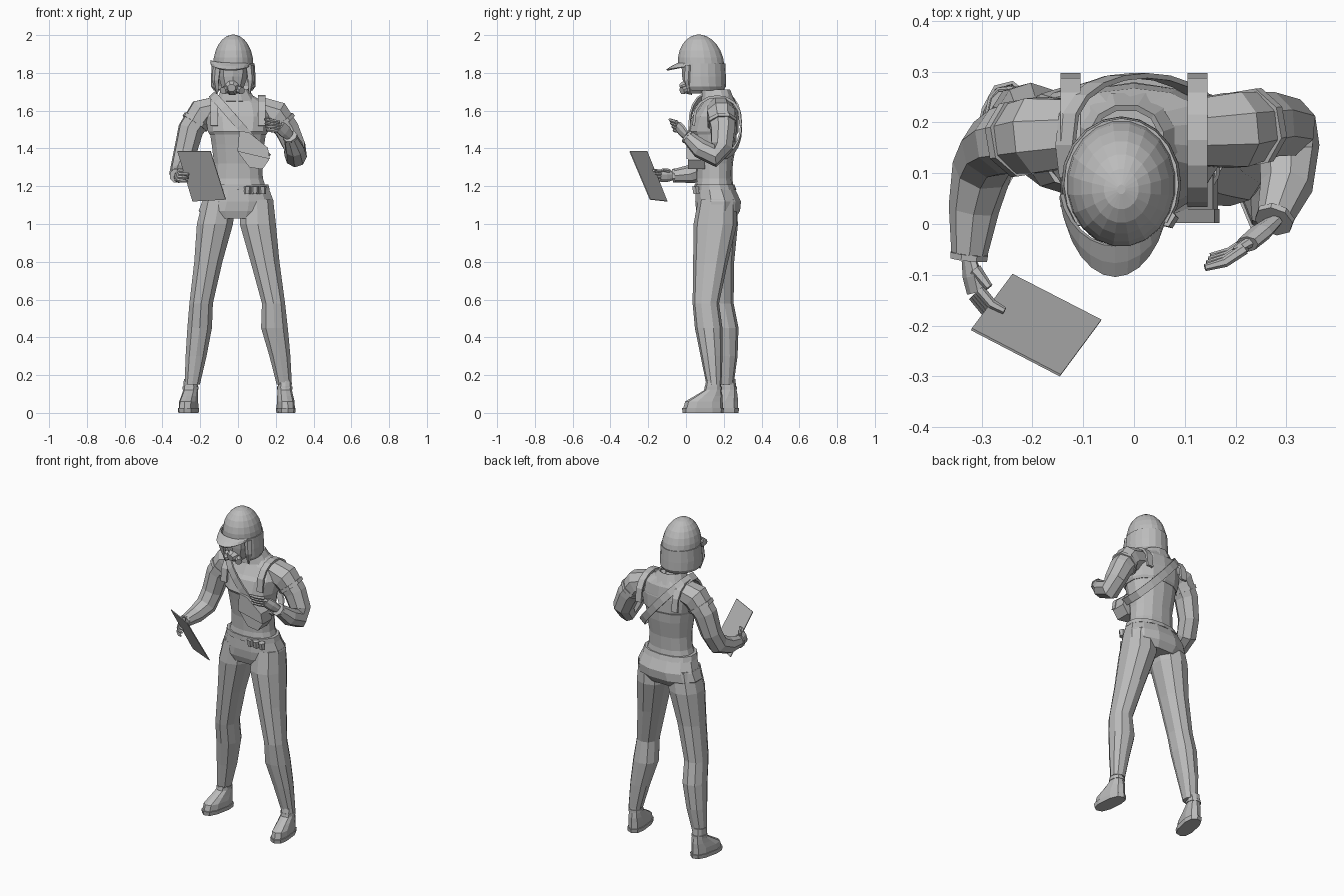
import bpy
from math import sin, cos, pi, radians
from mathutils import Vector, Matrix

cube = bpy.data.objects.get("Cube")
if cube:
    bpy.data.objects.remove(cube, do_unlink=True)

grey = bpy.data.materials.new("plain_grey")
grey.use_nodes = True
tone = (0.5, 0.5, 0.5, 1)
grey.diffuse_color = tone
grey.node_tree.nodes["Principled BSDF"].inputs["Base Color"].default_value = tone


def make(name, verts, faces, solid=0):
    mesh = bpy.data.meshes.new(name)
    mesh.from_pydata([tuple(v) for v in verts], [], faces)
    mesh.materials.append(grey)
    obj = bpy.data.objects.new(name, mesh)
    bpy.context.collection.objects.link(obj)
    if solid:
        mod = obj.modifiers.new("thickness", "SOLIDIFY")
        mod.thickness = solid
        mod.offset = 0
    return obj


def skin(name, rings, closed=True, capped=True, loop=False, solid=0):
    """Join a list of equal point rings into one surface."""
    n = len(rings[0])
    count = len(rings)
    verts = [v for ring in rings for v in ring]
    faces = []
    for i in range(count if loop else count - 1):
        j = (i + 1) % count
        for k in range(n if closed else n - 1):
            m = (k + 1) % n
            faces.append((i * n + k, i * n + m, j * n + m, j * n + k))
    if closed and capped and not loop:
        faces.append(tuple(reversed(range(n))))
        faces.append(tuple(range((count - 1) * n, count * n)))
    return make(name, verts, faces, solid)


def bend(value, power):
    return abs(value) ** power * (1 if value > 0 else -1)


def oval(cx, cy, z, rx, ry, n=10, power=0.9):
    angles = [2 * pi * (k + 0.5) / n for k in range(n)]
    return [Vector((cx + rx * bend(cos(a), power), cy + ry * bend(sin(a), power), z))
            for a in angles]


def loft(name, rows, n=10, power=0.9, **options):
    """Stack level ovals: centre x, centre y, height, half width, half depth."""
    return skin(name, [oval(*row, n=n, power=power) for row in rows], **options)


def tube(name, path, n=8, flat=1.0, side=(0, 0, 1)):
    """Round limb along points given as x, y, z, radius."""
    points = [Vector(p[:3]) for p in path]
    side = Vector(side)
    rings = []
    for i, p in enumerate(path):
        along = (points[min(i + 1, len(path) - 1)] - points[max(i - 1, 0)]).normalized()
        side = (side - along * side.dot(along)).normalized()
        other = along.cross(side)
        rings.append([points[i] + p[3] * (side * cos(a) + other * sin(a) * flat)
                      for a in [2 * pi * (k + 0.5) / n for k in range(n)]])
    return skin(name, rings)


def ribbon(name, points, width, thick, axis, loop=False):
    """Flat band lying around a vertical axis point."""
    rings = []
    last = len(points) - 1
    for i, p in enumerate(points):
        after = points[(i + 1) % len(points)] if loop else points[min(i + 1, last)]
        before = points[i - 1] if loop else points[max(i - 1, 0)]
        along = (after - before).normalized()
        out = p - axis
        out = (out - along * out.dot(along)).normalized()
        wide = along.cross(out) * width
        out = out * thick
        rings.append([p + wide + out, p - wide + out, p - wide - out, p + wide - out])
    return skin(name, rings, loop=loop)


# Trousers: pelvis and two legs, one set slightly back
loft("pelvis", [(-.01, .165, 1.03, .17, .1), (-.01, .17, 1.07, .205, .12),
                (0, .17, 1.12, .195, .125), (0, .15, 1.21, .16, .1)], n=12)
loft("right_leg", [(-.242, .21, .15, .042, .042), (-.222, .21, .3, .058, .063),
                   (-.203, .2, .45, .068, .078), (-.195, .175, .58, .065, .077),
                   (-.157, .165, .8, .078, .09), (-.122, .165, 1, .1, .11),
                   (-.1, .165, 1.13, .09, .1)])
loft("left_leg", [(.245, .148, .15, .042, .04), (.222, .135, .3, .058, .058),
                  (.193, .12, .45, .074, .073), (.188, .105, .58, .064, .07),
                  (.143, .13, .8, .08, .092), (.105, .155, 1, .1, .115),
                  (.1, .165, 1.13, .09, .1)])


# Shoes with a sole, a sloped toe and an ankle collar
def shoe(side, x, y, turn):
    place = Matrix.Translation((x, y, 0)) @ Matrix.Rotation(radians(turn), 4, "Z")
    parts = [
        loft(side + "_sole", [(0, 0, 0, .047, .108), (0, 0, .025, .05, .112)], power=.75),
        loft(side + "_shoe", [(0, 0, .02, .046, .106), (0, .005, .06, .045, .1),
                              (0, .03, .09, .041, .074), (0, .052, .12, .038, .046),
                              (0, .055, .18, .035, .036)], power=.8),
        loft(side + "_ankle_cuff", [(0, .055, .125, .042, .046), (0, .055, .14, .042, .046)]),
    ]
    for part in parts:
        part.data.transform(place)


shoe("right", -.262, .172, -12)
shoe("left", .253, .09, 6)

# Jacket, chest panel, belt and collar
loft("jacket", [(0, .15, 1.18, .155, .105), (0, .15, 1.24, .135, .095),
                (0, .15, 1.32, .13, .098), (0, .15, 1.42, .142, .115),
                (0, .145, 1.5, .155, .125), (0, .16, 1.58, .175, .115),
                (0, .175, 1.64, .15, .092), (-.01, .175, 1.68, .09, .07)], n=14)
loft("chest_panel", [(0, .145, 1.475, .155, .126), (0, .145, 1.49, .163, .134),
                     (0, .155, 1.57, .176, .122), (0, .165, 1.6, .165, .105)], n=14)
loft("belt", [(0, .155, 1.18, .172, .112), (0, .15, 1.21, .164, .106)], n=14)
loft("collar", [(-.01, .17, 1.65, .105, .085), (-.015, .16, 1.71, .07, .07)],
     n=12, capped=False, solid=.012)
loft("neck", [(-.015, .16, 1.65, .05, .05), (-.025, .1, 1.76, .05, .05)])
for i in range(3):
    x = .05 + .04 * i
    tube("belt_pouch", [(x, .055, 1.16, .018), (x, .05, 1.2, .02)], n=6)

# Diagonal strap from right shoulder to left hip, with a pouch in front
heart = Vector((.01, .155, 1.52))
strap = []
for k in range(20):
    t = 2 * pi * k / 20
    strap.append(heart + Vector((-.145 * cos(t), -.137 * bend(sin(t), .7), .165 * cos(t))))
ribbon("body_strap", strap, .022, .005, heart, loop=True)

outline = [(.01, 1.49), (.06, 1.48), (.155, 1.4), (.165, 1.34), (.13, 1.29), (.06, 1.3), (.0, 1.38)]
skin("front_pouch", [[Vector((x, y, z)) for x, z in outline] for y in (.1, .01)])
flap = [((x - .08) * 1.04 + .08, z + .004) for x, z in outline if z > 1.33]
skin("pouch_flap", [[Vector((x, y, z)) for x, z in flap] for y in (.03, .002)])

# Harness loops over both shoulders
for side, s in (("left", 1), ("right", -1)):
    loop_points = []
    for k in range(9):
        t = pi * k / 8
        loop_points.append(Vector((s * .125, .165 + .125 * cos(t), 1.52 + .155 * bend(sin(t), .7))))
    ribbon(side + "_harness", loop_points, .02, .007, Vector((s * .125, .165, 1.45)))

# Sleeves
right_path = [(-.11, .18, 1.61, .07), (-.19, .175, 1.59, .08), (-.25, .165, 1.5, .07),
              (-.28, .15, 1.38, .062), (-.298, .11, 1.3, .06), (-.315, .03, 1.265, .05),
              (-.325, -.07, 1.255, .034)]
left_path = [(.11, .18, 1.61, .07), (.2, .185, 1.58, .08), (.26, .195, 1.5, .068),
             (.3, .19, 1.41, .062), (.305, .155, 1.36, .06), (.3, .075, 1.4, .052),
             (.275, .005, 1.465, .034)]
for side, path in (("right", right_path), ("left", left_path)):
    tube(side + "_sleeve", path)
    # Raised shoulder band, cuff and a row of small loops
    a, b = Vector(path[1][:3]), Vector(path[2][:3])
    start, end = a.lerp(b, .45), a.lerp(b, .65)
    tube(side + "_sleeve_band", [(*start, .08), (*end, .079)])
    w, v = Vector(path[-1][:3]), Vector(path[-2][:3])
    tube(side + "_cuff", [(*w.lerp(v, .12), .04), (*w, .039)])
    s = 1 if side == "left" else -1
    for k in range(5):
        base = b + Vector((s * (.05 - .012 * k), -.05 - .005 * k, .0))
        tube(side + "_sleeve_loop", [(*base, .007), (*(base + Vector((0, 0, .03))), .007)], n=4)


# Hands: flat palm, four fingers and a thumb
def hand(side, wrist, knuckle, tip, spread):
    wrist, knuckle, tip, spread = map(Vector, (wrist, knuckle, tip, spread))
    tube(side + "_palm", [(*wrist, .026), (*wrist.lerp(knuckle, .5), .036), (*knuckle, .034)],
         flat=.5, side=spread)
    for k in range(4):
        shift = spread * (k - 1.5)
        root, end = knuckle + shift, tip + shift * 1.2
        mid = root.lerp(end, .5) + Vector((0, -.008, 0))
        tube(side + "_finger", [(*root, .011), (*mid, .01), (*end, .007)], n=6)
    base = wrist.lerp(knuckle, .4) + spread * 1.6
    tube(side + "_thumb", [(*base, .013), (*(base.lerp(tip, .45) + spread * 1.2), .008)], n=6)


hand("left", (.275, .005, 1.465), (.222, -.04, 1.515), (.145, -.075, 1.525), (-.003, -.006, .016))
hand("right", (-.325, -.07, 1.255), (-.31, -.135, 1.255), (-.262, -.178, 1.255), (.004, .004, .016))

# Thin tilted board held in the right hand
board = [(-.32, -.207, 1.385), (-.145, -.298, 1.385), (-.065, -.19, 1.13), (-.24, -.1, 1.12)]
make("board", board, [(0, 1, 2, 3)], solid=.005)

# Face with a breathing mask
loft("face", [(-.03, .055, 1.69, .035, .04), (-.028, .06, 1.72, .06, .07),
              (-.026, .07, 1.78, .08, .09), (-.025, .075, 1.86, .09, .1)])
tube("mask", [(-.03, .03, 1.725, .045), (-.032, -.01, 1.725, .036), (-.034, -.03, 1.72, .022)])
for s in (-1, 1):
    tube("mask_filter", [(-.03 + s * .025, .01, 1.715, .02),
                         (-.03 + s * .05, -.022, 1.705, .02)], n=8)

# Cap dome, peak and hanging back cloth
hx, hy, base = -.025, .08, 1.84
dome = []
for k in range(7):
    t = pi / 2 * k / 6.3
    dome.append((hx, hy - .012 * sin(t), base + .163 * sin(t), .108 * cos(t), .125 * cos(t)))
loft("cap_dome", dome, n=20, power=1)


def arc(start, stop, steps, rx, ry, z, drop=0):
    turns = [radians(start + (stop - start) * k / steps) for k in range(steps + 1)]
    return [Vector((hx + rx * cos(a), hy + ry * sin(a), z + drop * sin(a))) for a in turns]


skin("back_cloth", [arc(-38, 218, 14, .108, .123, 1.85), arc(-38, 218, 14, .113, .126, 1.78),
                    arc(-35, 215, 14, .113, .127, 1.73), arc(-25, 205, 14, .1, .115, 1.71)],
     closed=False, solid=.01)
for s in (-1, 1):
    x = hx + s * .085
    tube("hair_lock", [(x, .015, 1.84, .022), (x + s * .008, .01, 1.76, .02),
                       (x, .02, 1.69, .006)], n=5)
peak = skin("cap_peak", [arc(190, 350, 12, .106, .122, 1.87, .02),
                         arc(190, 350, 12, .108, .155, 1.858, .025),
                         arc(192, 348, 12, .104, .182, 1.847, .032)],
            closed=False, solid=.008)
peak.data.transform(Matrix.Translation((-.012, 0, 0)))
tube("cap_button", [(hx, hy - .012, 1.985, .01), (hx, hy - .012, 2, .006)], n=8)
